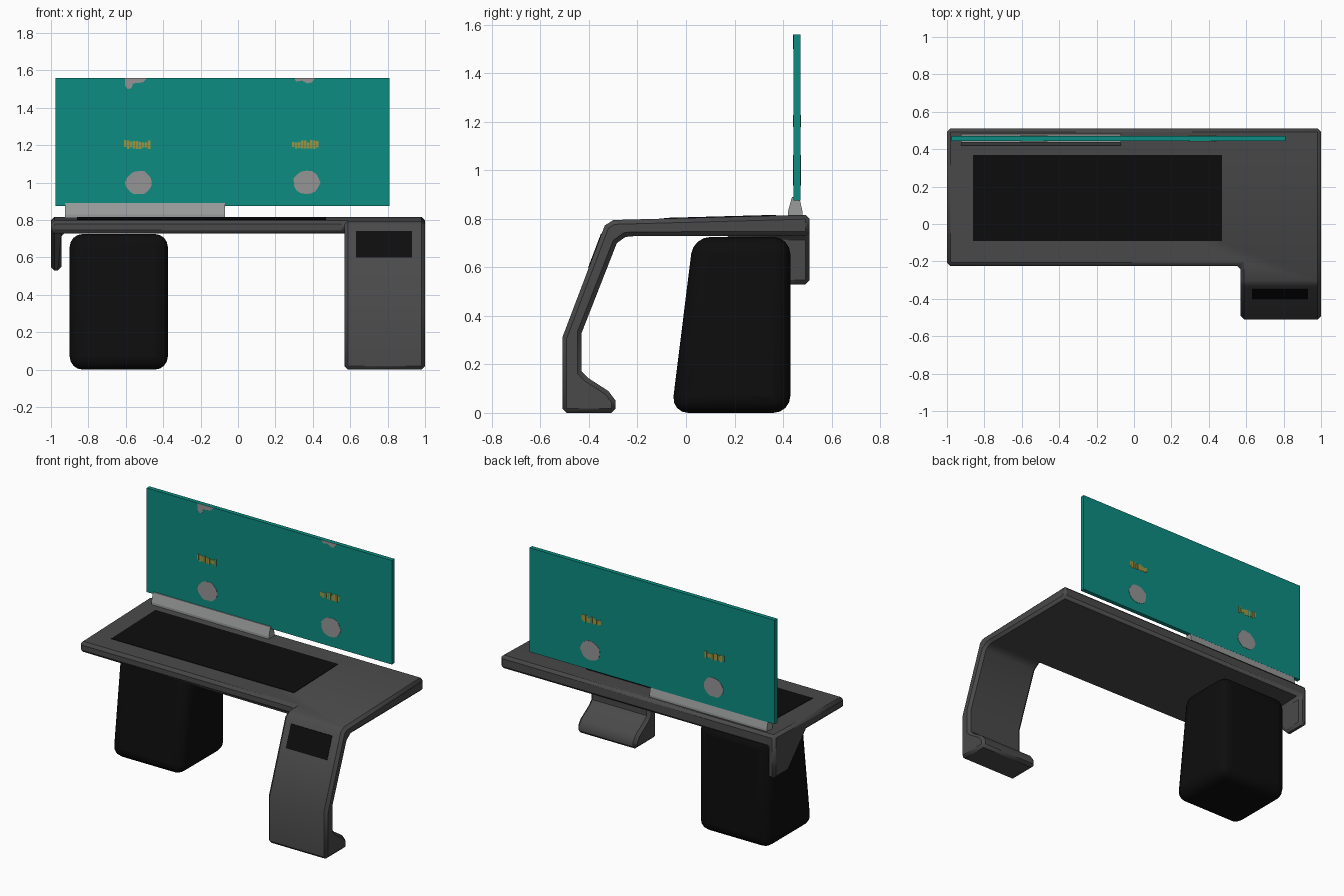
import bpy, bmesh, math, random

if "Cube" in bpy.data.objects:
    bpy.data.objects.remove(bpy.data.objects["Cube"])

random.seed(4)


def material(name, rgb):
    m = bpy.data.materials.new(name)
    m.diffuse_color = (*rgb, 1)
    m.use_nodes = True
    m.node_tree.nodes["Principled BSDF"].inputs["Base Color"].default_value = m.diffuse_color
    return m


DESK = material("dark grey", (0.068, 0.068, 0.068))
BLACK = material("black", (0.004, 0.004, 0.004))
TEAL = material("teal", (0.004, 0.265, 0.22))
RAIL = material("light grey", (0.32, 0.33, 0.33))
PATCH = material("patch grey", (0.3, 0.3, 0.3))
YELLOW = material("dull yellow", (0.33, 0.31, 0.06))


def finish(name, bm, mat, bevel=0, segments=1, angle=50, smooth=None):
    bmesh.ops.recalc_face_normals(bm, faces=bm.faces)
    me = bpy.data.meshes.new(name)
    bm.to_mesh(me)
    bm.free()
    ob = bpy.data.objects.new(name, me)
    bpy.context.collection.objects.link(ob)
    me.materials.append(mat)
    if bevel:
        b = ob.modifiers.new("bevel", 'BEVEL')
        b.width, b.segments = bevel, segments
        b.limit_method, b.angle_limit = 'ANGLE', math.radians(angle)
        b.use_clamp_overlap = False
    if smooth:
        bpy.ops.object.select_all(action='DESELECT')
        ob.select_set(True)
        bpy.context.view_layer.objects.active = ob
        bpy.ops.object.shade_smooth_by_angle(angle=math.radians(smooth))
    return ob


def cell(bm, cache, x0, x1, quad):
    """Extrude a (y, z) quad from x0 to x1; walls shared with a neighbour vanish."""
    def vert(*co):
        key = tuple(round(c, 4) for c in co)
        if key not in cache:
            cache[key] = bm.verts.new(co)
        return cache[key]
    a = [vert(x0, *p) for p in quad]
    b = [vert(x1, *p) for p in quad]
    sides = [[a[i], a[(i + 1) % 4], b[(i + 1) % 4], b[i]] for i in range(4)]
    for f in [a, b] + sides:
        old = bm.faces.get(f)
        if old:
            bm.faces.remove(old)
        else:
            bm.faces.new(f)


def block(name, x0, x1, quad, mat, **kw):
    bm = bmesh.new()
    cell(bm, {}, x0, x1, quad)
    return finish(name, bm, mat, **kw)


def plate(name, outlines, y0, y1, mat):
    """Thin upright plates from (x, z) outlines."""
    bm = bmesh.new()
    for pts in outlines:
        f = bm.faces.new([bm.verts.new((x, y0, z)) for x, z in pts])
        ext = bmesh.ops.extrude_face_region(bm, geom=[f])["geom"]
        for v in ext:
            if isinstance(v, bmesh.types.BMVert):
                v.co.y = y1
    return finish(name, bm, mat)


# Desk: pairs of outer and inner (y, z) points from the back edge down to the foot
RIBS = [((.51, .817), (.51, .73)), ((.17, .808), (.17, .73)),
        ((-.225, .797), (-.225, .728)), ((-.30, .795), (-.25, .725)),
        ((-.335, .772), (-.285, .70)), ((-.51, .31), (-.43, .33)),
        ((-.51, .17), (-.43, .17)), ((-.51, .145), (-.405, .145)),
        ((-.51, .09), (-.32, .09)), ((-.51, .05), (-.29, .05)),
        ((-.51, 0), (-.29, 0))]
bm, cache = bmesh.new(), {}
XS = [-1, -.945, .57, 1]
for i, (r, s) in enumerate(zip(RIBS, RIBS[1:])):
    for j in range(3):
        if i < 2 or j == 2:
            cell(bm, cache, XS[j], XS[j + 1], [r[0], s[0], s[1], r[1]])
# Hanging side bracket at the back left
cell(bm, cache, -1, -.945, [(.51, .73), (.17, .73), (.36, .53), (.51, .53)])
loose = [v for v in bm.verts if not v.link_faces]
bmesh.ops.delete(bm, geom=loose, context='VERTS')
loose = [e for e in bm.edges if not e.link_faces]
bmesh.ops.delete(bm, geom=loose, context='EDGES')
bmesh.ops.recalc_face_normals(bm, faces=bm.faces)
bmesh.ops.dissolve_limit(bm, angle_limit=.01, verts=bm.verts, edges=bm.edges)
finish("desk_body", bm, DESK, bevel=.018, smooth=40)


# Black inlay on the desk top, following its slope
def top_z(y):
    return .797 + (y + .225) * .02 / .735


block("desk_inlay", -.86, .47,
      [(y, top_z(y) + d) for y, d in ((-.09, -.003), (-.09, .003), (.37, .003), (.37, -.003))], BLACK)

# Black inlay on the sloping leg
slope = .175 / .462
block("leg_inlay", .63, .93,
      [(-.51 + (z - .31) * slope + d, z) for z, d in ((.6, -.003), (.6, .004), (.74, .004), (.74, -.003))], BLACK)

# Rounded cabinet under the left side
block("cabinet", -.9, -.375, [(-.06, 0), (.43, 0), (.43, .725), (.03, .725)],
      BLACK, bevel=.07, segments=4, smooth=40)

# Rail that holds the upright screen
block("screen_rail", -.925, -.07, [(.42, .812), (.48, .812), (.48, .83), (.42, .83)], RAIL)
block("screen_rail_top", -.925, -.07, [(.42, .83), (.48, .83), (.467, .89), (.437, .89)], RAIL)

# Upright screen
FRONT, BACK = .443, .471
block("screen", -.975, .81, [(FRONT, .875), (BACK, .875), (BACK, 1.56), (FRONT, 1.56)], TEAL)


# Marks on the screen: round patches and broken yellow strips
def blob(cx, cz):
    return [(cx + .073 * math.cos(t) * random.uniform(.9, 1.05),
             cz + .066 * math.sin(t) * random.uniform(.9, 1.05))
            for t in (k * math.tau / 16 for k in range(16))]


def strip(cx):
    out = []
    for k in range(9):
        x = cx - .072 + k * .016
        lo, hi = 1.178 + random.uniform(0, .012), 1.228 - random.uniform(0, .014)
        out.append([(x, lo), (x + .0135, lo), (x + .0135, hi), (x, hi)])
    return out


blobs = [blob(-.53, 1.0), blob(.365, 1.0)]
strips = strip(-.537) + strip(.36)
for side, y0, y1 in (("front", FRONT - .002, FRONT + .002), ("back", BACK - .002, BACK + .002)):
    plate(side + "_round_patches", blobs, y0, y1, PATCH)
    plate(side + "_yellow_strips", strips, y0, y1, YELLOW)
tops = [[(-.605, 1.56), (-.605, 1.52), (-.59, 1.50), (-.57, 1.505), (-.56, 1.53),
         (-.51, 1.535), (-.485, 1.56)],
        [(.30, 1.56), (.31, 1.54), (.34, 1.545), (.37, 1.53), (.395, 1.535), (.412, 1.56)]]
plate("top_edge_patches", tops, FRONT - .002, FRONT + .002, PATCH)
